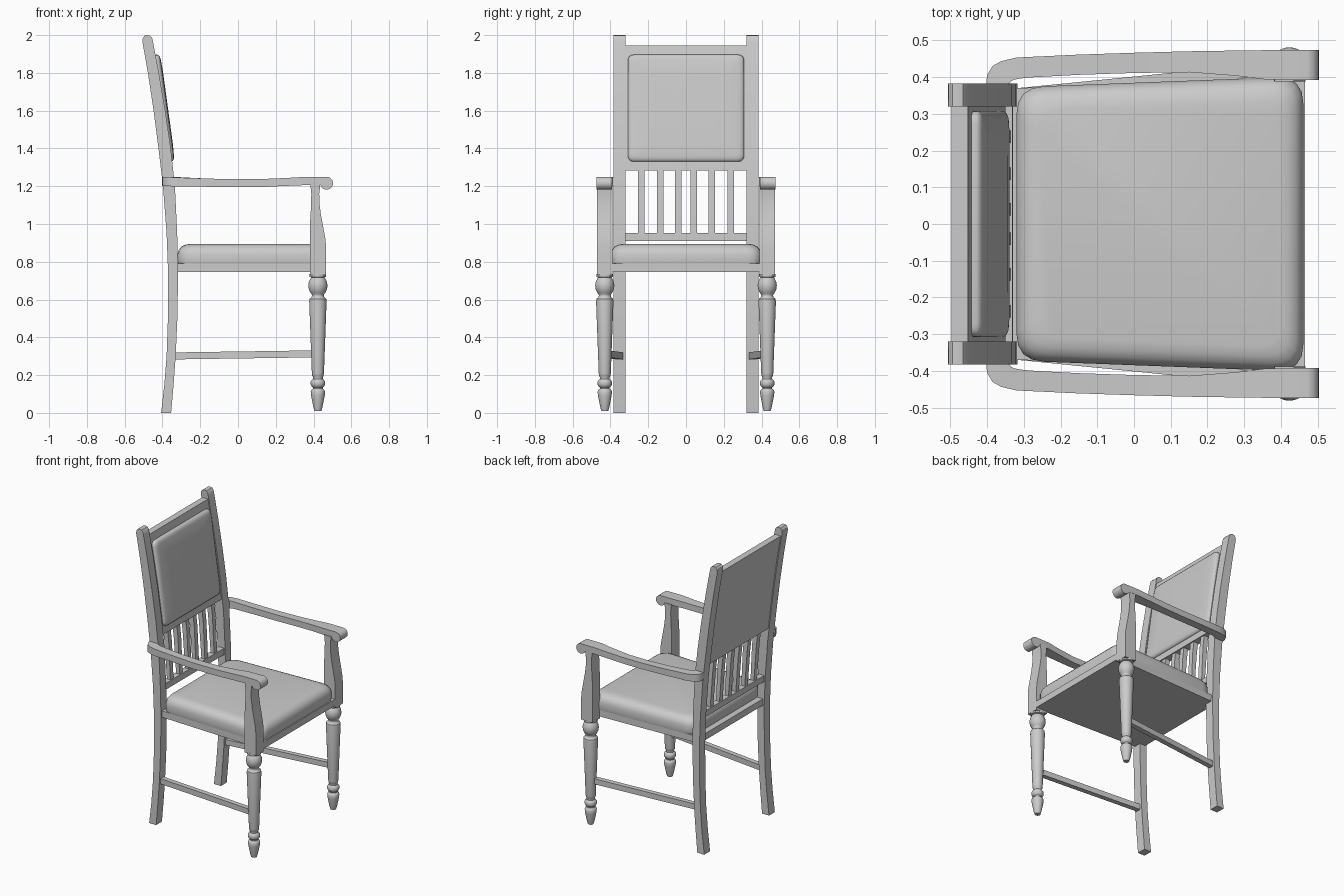
import bpy, bmesh, math
from mathutils import Matrix, Vector

if "Cube" in bpy.data.objects:
    bpy.data.objects.remove(bpy.data.objects["Cube"])


def finish(name, bm, angle=30):
    bmesh.ops.recalc_face_normals(bm, faces=bm.faces)
    me = bpy.data.meshes.new(name)
    bm.to_mesh(me)
    bm.free()
    ob = bpy.data.objects.new(name, me)
    bpy.context.collection.objects.link(ob)
    bpy.ops.object.select_all(action='DESELECT')
    ob.select_set(True)
    bpy.context.view_layer.objects.active = ob
    bpy.ops.object.shade_smooth_by_angle(angle=math.radians(angle))
    return ob


def bridge(name, rings, angle=30):
    """Skin a list of equal-length point rings and cap both ends."""
    bm = bmesh.new()
    vs = [[bm.verts.new(p) for p in r] for r in rings]
    n = len(vs[0])
    for a, b in zip(vs, vs[1:]):
        for i in range(n):
            j = (i + 1) % n
            bm.faces.new((a[i], a[j], b[j], b[i]))
    bm.faces.new(vs[0])
    bm.faces.new(vs[-1])
    return finish(name, bm, angle)


def side_prism(name, xz, y0, y1):
    return bridge(name, [[(x, y, z) for x, z in xz] for y in (y0, y1)])


def slab(name, xy, z0, z1):
    return bridge(name, [[(x, y, z) for x, y in xy] for z in (z0, z1)])


def round_corners(pts, r, n=4):
    """Round a convex polygon with quadratic arcs."""
    out = []
    for i, p in enumerate(pts):
        p = Vector(p)
        a = p + (Vector(pts[i - 1]) - p).normalized() * r
        b = p + (Vector(pts[(i + 1) % len(pts)]) - p).normalized() * r
        for k in range(n + 1):
            t = k / n
            out.append(a * (1 - t) ** 2 + p * 2 * t * (1 - t) + b * t * t)
    return out


def cushion(name, outline, layers, mat=Matrix()):
    """Stack inset copies of an outline: layers are (height, inset)."""
    c = sum(outline, Vector((0, 0))) / len(outline)
    half = max(abs(p.x - c.x) for p in outline)
    rings = [[mat @ Vector((*(c + (p - c) * (1 - ins / half)), h)) for p in outline]
             for h, ins in layers]
    return bridge(name, rings, 50)


# Curve of the back: z, rear x, front x
BACK = [(0, -.407, -.354), (.15, -.39, -.341), (.3, -.378, -.33), (.5, -.371, -.321),
        (.74, -.370, -.317), (.95, -.378, -.322), (1.2, -.397, -.334), (1.4, -.421, -.356),
        (1.6, -.447, -.385), (1.8, -.477, -.419), (1.965, -.506, -.45)]


def back_at(z):
    for (z0, r0, f0), (z1, r1, f1) in zip(BACK, BACK[1:]):
        if z <= z1:
            t = (z - z0) / (z1 - z0)
            return r0 + (r1 - r0) * t, f0 + (f1 - f0) * t


def back_piece(name, z0, z1, y0, y1, rear=0.006, front=0.006):
    """Piece that follows the curve of the back, set in from the posts."""
    zs = [z0] + [b[0] for b in BACK if z0 < b[0] < z1] + [z1]
    xz = [(back_at(z)[0] + rear, z) for z in zs]
    xz += [(back_at(z)[1] - front, z) for z in reversed(zs)]
    return side_prism(name, xz, y0, y1)


# Upholstered back, rails and slats
back_piece("back_panel", 1.283, 1.945, -.325, .325)
back_piece("lower_back_rail", .91, .953, -.325, .325, .008, .008)
for i, y in enumerate((-.237, -.137, -.04, .04, .137, .237)):
    back_piece(f"back_slat_{i + 1}", .94, 1.295, y - .017, y + .017, .016, .014)

tilt = Vector((-.078, 0, .57)).normalized()
across = Vector((0, 1, 0))
out = across.cross(tilt)
frame = Matrix((across, tilt, out)).transposed().to_4x4()
frame.translation = Vector((-.379, 0, 1.615))
pad = round_corners([(-.308, -.286), (.308, -.286), (.308, .286), (-.308, .286)], .035)
cushion("back_cushion", pad, [(-.04, 0), (-.012, 0), (-.004, .004), (.002, .014),
                              (.005, .03), (.008, .1)], frame)

# Seat board and cushion
slab("seat_frame", [(-.36, -.368), (.466, -.4), (.466, .4), (-.36, .368)], .745, .79)
seat = round_corners([(-.32, -.372), (.461, -.402), (.461, .402), (-.32, .372)], .075)
cushion("seat_cushion", seat, [(.785, .003), (.80, 0), (.84, 0), (.862, .006), (.88, .02),
                               (.89, .04), (.895, .065)])

# Turned front leg: z, radius
LEG = [(.01, .018), (.03, .024), (.09, .036), (.112, .038), (.122, .034), (.128, .026),
       (.134, .026), (.14, .033), (.15, .038), (.165, .038), (.175, .032), (.18, .026),
       (.19, .026), (.196, .03), (.21, .032), (.59, .046), (.604, .044), (.611, .035),
       (.62, .031), (.628, .033), (.638, .041), (.655, .048), (.674, .051), (.693, .048),
       (.71, .04), (.717, .034), (.72, .044), (.735, .044)]
# Arm stations: inner x, y, outer x, y, bottom z, top z
ARM = [(-.338, .38, -.402, .38, 1.2, 1.25), (-.336, .388, -.40, .405, 1.2, 1.25),
       (-.325, .393, -.385, .43, 1.2, 1.249), (-.31, .396, -.362, .443, 1.2, 1.248),
       (-.28, .399, -.32, .453, 1.199, 1.246), (-.15, .406, -.15, .461, 1.197, 1.24),
       (0, .411, 0, .466, 1.195, 1.237), (.15, .413, .15, .47, 1.197, 1.239),
       (.28, .403, .28, .472, 1.203, 1.245), (.36, .393, .36, .473, 1.206, 1.25),
       (.469, .392, .469, .473, 1.206, 1.25)]
SUPPORT = [(.381, .73), (.467, .73), (.467, .87), (.463, .92), (.452, .98), (.439, 1.05),
           (.431, 1.11), (.43, 1.16), (.436, 1.21), (.383, 1.21), (.388, 1.16),
           (.387, 1.1), (.381, 1.0)]

for s, side in ((1, "left"), (-1, "right")):
    # Back post with a rounded top, running down to the rear foot
    post = [(r, z) for z, r, f in BACK]
    post += [(-.504, 1.985), (-.494, 1.997), (-.48, 2.0), (-.465, 1.997), (-.455, 1.985)]
    post += [(f, z) for z, r, f in reversed(BACK)]
    side_prism(f"back_post_{side}", post, s * .32, s * .383)

    # Front leg
    rings = [[(.423 + r * math.cos(a * math.tau / 24), s * .43 + r * math.sin(a * math.tau / 24), z)
              for a in range(24)] for z, r in LEG]
    bridge(f"front_leg_{side}", rings, 40)

    # Arm support, arm and rolled arm end
    side_prism(f"arm_support_{side}", SUPPORT, s * .388, s * .472)
    bridge(f"arm_{side}", [[(xi, s * yi, b), (xo, s * yo, b), (xo, s * yo, t), (xi, s * yi, t)]
                           for xi, yi, xo, yo, b, t in ARM])
    roll = [(.469 + .034 * math.cos(a * math.tau / 24), 1.216 + .034 * math.sin(a * math.tau / 24))
            for a in range(24)]
    side_prism(f"arm_end_{side}", roll, s * .392, s * .473)

    # Side stretcher
    bridge(f"side_stretcher_{side}",
           [[(x, s * (y - .017), z), (x, s * (y + .017), z),
             (x, s * (y + .017), z + .037), (x, s * (y - .017), z + .037)]
            for x, y, z in ((-.345, .35, .283), (.41, .425, .294))])
